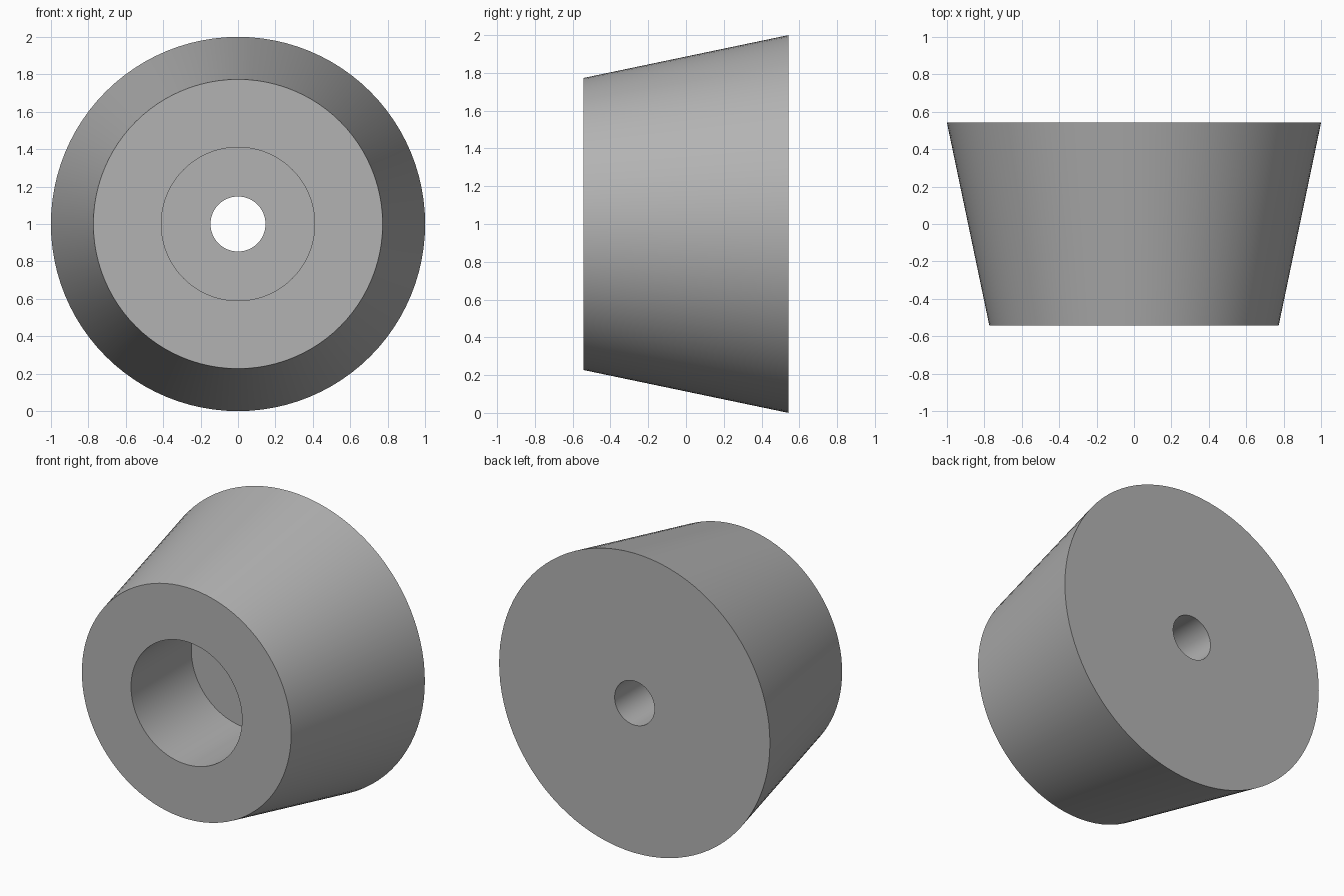
import bpy, bmesh, math
from mathutils import Matrix, Vector

cube = bpy.data.objects.get("Cube")
if cube:
    bpy.data.objects.remove(cube, do_unlink=True)

# Material
grey = bpy.data.materials.new("plain grey")
grey.use_nodes = True
colour = (0.45, 0.45, 0.45, 1)
grey.diffuse_color = colour
grey.node_tree.nodes["Principled BSDF"].inputs["Base Color"].default_value = colour

# Dimensions
SEGMENTS = 96
HALF_LENGTH = 0.543
FLOOR_Y = 0.093
FRONT_R, BACK_R, BORE_R, HOLE_R = 0.773, 1.0, 0.41, 0.147

# Closed profile (radius, y): tapered wall, back, through hole, recess floor, bore
profile = [
    (FRONT_R, -HALF_LENGTH),
    (BACK_R, HALF_LENGTH),
    (HOLE_R, HALF_LENGTH),
    (HOLE_R, FLOOR_Y),
    (BORE_R, FLOOR_Y),
    (BORE_R, -HALF_LENGTH),
]

# Revolve the profile around the y axis
bm = bmesh.new()
verts = [bm.verts.new((r, y, 0)) for r, y in profile]
edges = [bm.edges.new((v, verts[(i + 1) % len(verts)])) for i, v in enumerate(verts)]
bmesh.ops.spin(bm, geom=verts + edges, cent=(0, 0, 0), axis=(0, 1, 0),
               angle=math.tau, steps=SEGMENTS, use_merge=False)
bmesh.ops.remove_doubles(bm, verts=bm.verts, dist=0.0001)
bmesh.ops.recalc_face_normals(bm, faces=bm.faces)
bmesh.ops.translate(bm, verts=bm.verts, vec=(0, 0, BACK_R))

mesh = bpy.data.meshes.new("tapered_bumper")
bm.to_mesh(mesh)
bm.free()
mesh.materials.append(grey)
bumper = bpy.data.objects.new("tapered_bumper", mesh)
bpy.context.collection.objects.link(bumper)

# Smooth round walls, crisp rims
bpy.ops.object.select_all(action="DESELECT")
bumper.select_set(True)
bpy.context.view_layer.objects.active = bumper
bpy.ops.object.shade_smooth_by_angle(angle=math.radians(30))
